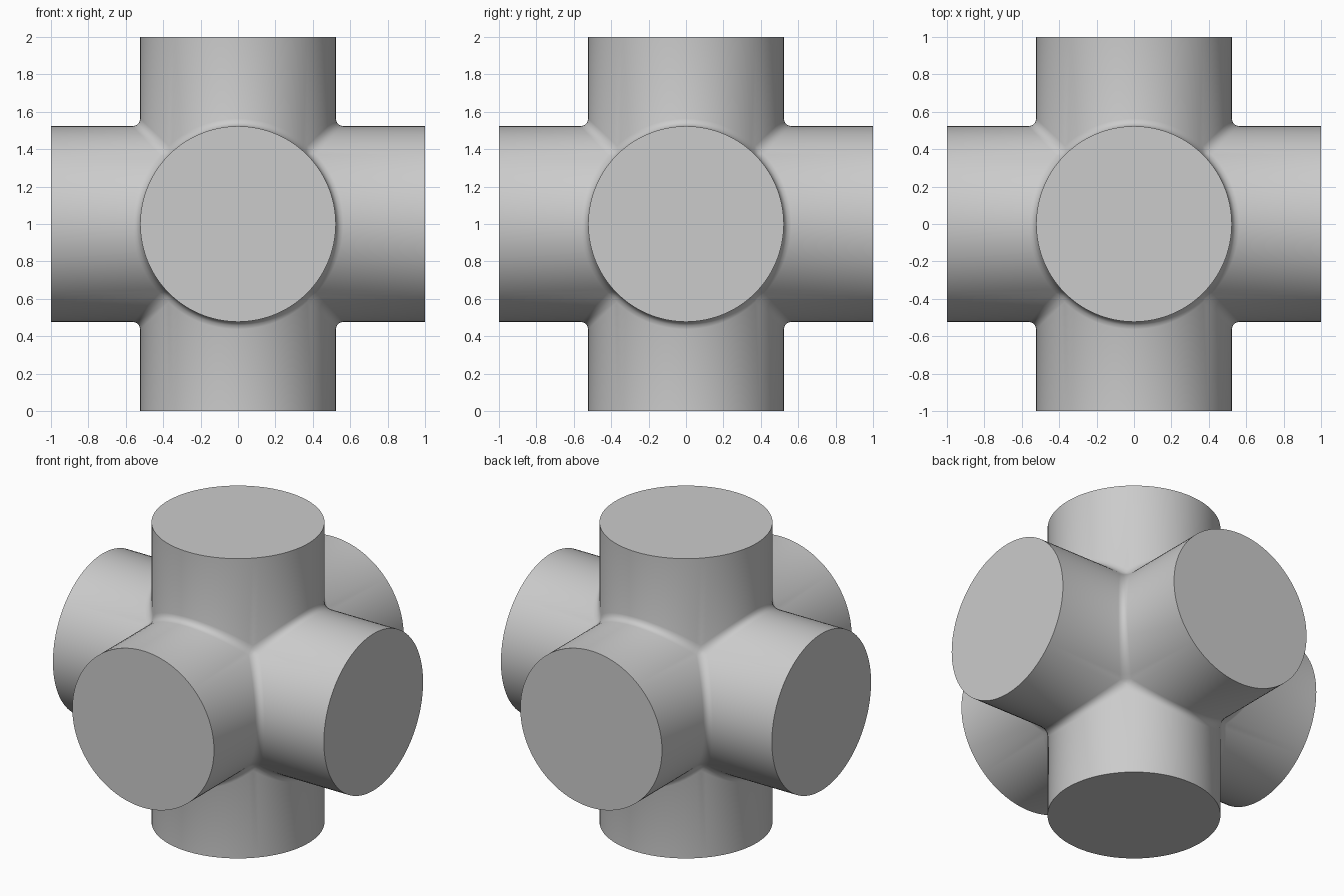
import bpy, bmesh
from math import sin, cos, pi
from mathutils import Vector

cube = bpy.data.objects.get("Cube")
if cube:
    bpy.data.objects.remove(cube, do_unlink=True)

RADIUS = 0.523
SIDES = 96
FILLET = 0.04

grey = bpy.data.materials.new("plain grey")
grey.use_nodes = True
colour = (0.6, 0.6, 0.6, 1)
grey.diffuse_color = colour
grey.node_tree.nodes["Principled BSDF"].inputs["Base Color"].default_value = colour

bm = bmesh.new()


def add_arm(axis, sign):
    """Tube from the mitred seam out to a flat round cap."""
    inner, outer = [], []
    for i in range(SIDES):
        c, s = cos(2 * pi * i / SIDES), sin(2 * pi * i / SIDES)
        for ring, along in ((inner, RADIUS * max(abs(c), abs(s))), (outer, 1)):
            p = Vector((0, 0, 0))
            p[axis] = sign * along
            p[(axis + 1) % 3] = RADIUS * c
            p[(axis + 2) % 3] = RADIUS * s
            ring.append(bm.verts.new(p))
    for i in range(SIDES):
        j = (i + 1) % SIDES
        bm.faces.new((inner[i], inner[j], outer[j], outer[i]))
    bm.faces.new(outer)


# Six arms, welded where they meet
for axis in range(3):
    for sign in (-1, 1):
        add_arm(axis, sign)
bmesh.ops.remove_doubles(bm, verts=bm.verts, dist=0.0005)
bmesh.ops.recalc_face_normals(bm, faces=bm.faces)

# Small fillet along the seams between arms
seams = []
for e in bm.edges:
    a, b = (sorted(abs(k) for k in v.co) for v in e.verts)
    if max(a[2], b[2]) < 0.9 and a[2] - a[1] < 0.001 and b[2] - b[1] < 0.001:
        seams.append(e)
bmesh.ops.bevel(bm, geom=seams, offset=FILLET, offset_type='OFFSET',
                segments=3, profile=0.5, affect='EDGES', clamp_overlap=True)
bmesh.ops.recalc_face_normals(bm, faces=bm.faces)
bmesh.ops.translate(bm, verts=bm.verts, vec=(0, 0, 1))

mesh = bpy.data.meshes.new("six_way_pipe_joint")
bm.to_mesh(mesh)
bm.free()
mesh.materials.append(grey)
joint = bpy.data.objects.new("six_way_pipe_joint", mesh)
bpy.context.collection.objects.link(joint)

# Smooth tubes, crisp cap rims
bpy.context.view_layer.objects.active = joint
joint.select_set(True)
bpy.ops.object.shade_smooth_by_angle(angle=pi / 5)
